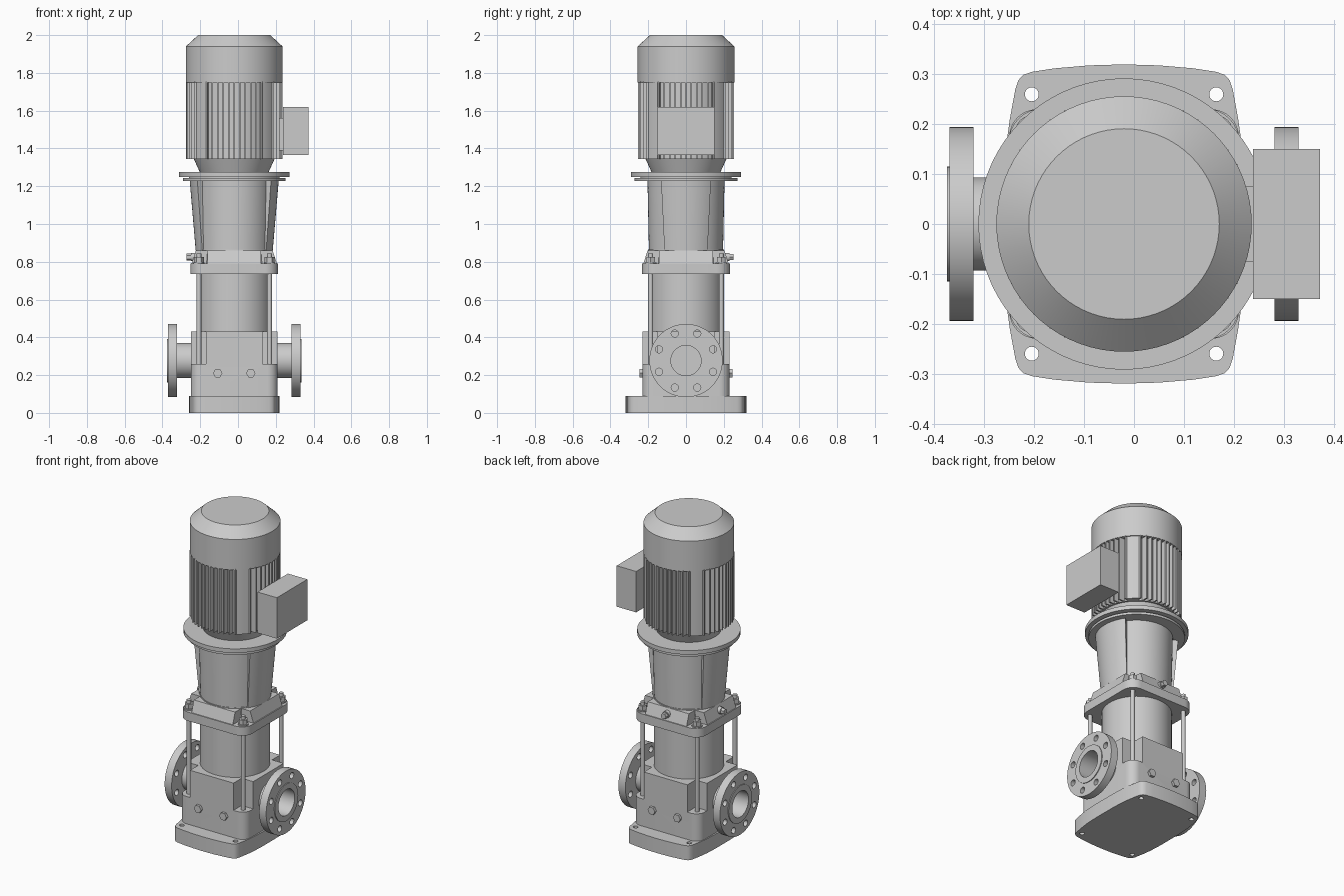
import bpy, bmesh, math
from math import cos, sin, pi, radians
from mathutils import Vector

if "Cube" in bpy.data.objects:
    bpy.data.objects.remove(bpy.data.objects["Cube"])

CX = -0.02          # vertical axis of the pump


def finish(bm, name, loc, rot):
    bmesh.ops.recalc_face_normals(bm, faces=bm.faces)
    me = bpy.data.meshes.new(name)
    bm.to_mesh(me)
    bm.free()
    ob = bpy.data.objects.new(name, me)
    bpy.context.collection.objects.link(ob)
    ob.location = (CX + loc[0], loc[1], loc[2])
    ob.rotation_euler = rot
    return ob


def loft(name, bottom, z0, z1, top=None, loc=(0, 0, 0), rot=(0, 0, 0)):
    """Solid between two outlines with the same point count."""
    bm = bmesh.new()
    lo = [bm.verts.new((x, y, z0)) for x, y in bottom]
    hi = [bm.verts.new((x, y, z1)) for x, y in (top or bottom)]
    bm.faces.new(lo)
    bm.faces.new(hi)
    n = len(lo)
    for i in range(n):
        j = (i + 1) % n
        bm.faces.new((lo[i], lo[j], hi[j], hi[i]))
    return finish(bm, name, loc, rot)


def lathe(name, profile, loc=(0, 0, 0), rot=(0, 0, 0), steps=72):
    bm = bmesh.new()
    vs = [bm.verts.new((r, 0, z)) for r, z in profile]
    es = [bm.edges.new(p) for p in zip(vs, vs[1:])]
    bmesh.ops.spin(bm, geom=vs + es, cent=(0, 0, 0), axis=(0, 0, 1),
                   angle=2 * pi, steps=steps, use_merge=True)
    bmesh.ops.remove_doubles(bm, verts=bm.verts, dist=1e-5)
    return finish(bm, name, loc, rot)


def ring(r, n=48):
    return [(r * cos(2 * pi * i / n), r * sin(2 * pi * i / n)) for i in range(n)]


def rect(x0, x1, y0, y1):
    return [(x0, y0), (x1, y0), (x1, y1), (x0, y1)]


def turn(pts, a):
    return [(x * cos(a) - y * sin(a), x * sin(a) + y * cos(a)) for x, y in pts]


def sector(r0, r1, a, n=16):
    angs = [radians(-a + 2 * a * i / n) for i in range(n + 1)]
    return ([(r1 * cos(t), r1 * sin(t)) for t in angs]
            + [(r0 * cos(t), r0 * sin(t)) for t in reversed(angs)])


def cross(h, w):
    """Square of half size h with its corners notched at w."""
    return [p for k in range(4) for p in turn([(h, -w), (h, w), (w, w)], k * pi / 2)]


def rounded(h, r, n=8):
    c = h - r
    return [p for k in range(4) for p in turn(
        [(c + r * cos(pi / 2 * i / n), c + r * sin(pi / 2 * i / n)) for i in range(n + 1)], k * pi / 2)]


def drill(ob, points, outline, z0, z1):
    """Cut holes of the given outline along the object's local z."""
    for x, y in points:
        m = ob.matrix_basis @ Vector((x, y, 0))
        c = loft("cutter", outline, z0, z1, loc=(m.x - CX, m.y, m.z), rot=ob.rotation_euler)
        c.hide_render = True
        mod = ob.modifiers.new("hole", 'BOOLEAN')
        mod.operation, mod.solver, mod.object = 'DIFFERENCE', 'EXACT', c
        bpy.context.view_layer.objects.active = ob
        bpy.ops.object.modifier_apply(modifier=mod.name)
        bpy.data.objects.remove(c, do_unlink=True)


CORNERS = [(sx, sy) for sx in (-1, 1) for sy in (-1, 1)]

# bowed foot plate with four anchor holes
q = [(0.24, 0), (0.24, 0.08), (0.236, 0.16), (0.229, 0.21), (0.218, 0.27), (0.212, 0.288),
     (0.202, 0.299), (0.185, 0.305), (0.14, 0.312), (0.07, 0.318), (0, 0.32)]
half = q + [(-x, y) for x, y in q[-2::-1]]
base = loft("base_plate", half + [(-x, -y) for x, y in half[1:-1]], 0, 0.09)
drill(base, [(sx * 0.185, sy * 0.26) for sx, sy in CORNERS], ring(0.014, 24), -0.05, 0.2)

# pump body with a pocket at each upper corner for the tie rods
body = loft("pump_body", rounded(0.23, 0.055), 0.09, 0.43)
drill(body, [(sx * 0.25, sy * 0.25) for sx, sy in CORNERS],
      rect(-0.1, 0.1, -0.1, 0.1), 0.26, 0.5)

# pipe flanges and drain plugs
for side, s in (("right", 1), ("left", -1)):
    fl = lathe("flange_" + side, [
        (0, 0.236), (0.08, 0.236), (0.08, 0.355), (0.115, 0.355), (0.115, 0.35), (0.194, 0.35),
        (0.194, 0.302), (0.093, 0.302), (0.093, 0.2), (0, 0.2)], (0, 0, 0.277), (0, s * pi / 2, 0))
    drill(fl, [(0.155 * cos((i + 0.5) * pi / 4), 0.155 * sin((i + 0.5) * pi / 4))
               for i in range(8)], ring(0.019, 24), 0.27, 0.4)
for sx, sy in CORNERS:
    loft("drain_plug", ring(0.025, 6), -0.01, 0.016,
         loc=(sx * 0.0875, sy * 0.23, 0.21), rot=(-sy * pi / 2, 0, 0))

# pump sleeve
lathe("sleeve", [(0, 0.42), (0.198, 0.42), (0.198, 0.75), (0, 0.75)])

# tie rods with nuts and washers
for sx, sy in CORNERS:
    at = (sx * 0.187, sy * 0.187, 0)
    loft("tie_rod", ring(0.013, 16), 0.255, 0.845, loc=at)
    loft("rod_washer", ring(0.03, 24), 0.785, 0.797, loc=at)
    loft("rod_nut", ring(0.026, 6), 0.797, 0.825, loc=at)

# pump head
loft("head_plate", rounded(0.232, 0.07), 0.735, 0.79)
loft("head_top", cross(0.226, 0.142), 0.79, 0.86, top=cross(0.203, 0.142))
lathe("head_collar", [(0, 0.78), (0.205, 0.78), (0.2, 0.865), (0, 0.865)])
for loc, rot in (((0, 0.21, 0.825), (-pi / 2, 0, 0)), ((-0.21, 0, 0.825), (0, -pi / 2, 0))):
    loft("vent_plug_collar", ring(0.022, 20), -0.02, 0.02, loc=loc, rot=rot)
    loft("vent_plug", ring(0.018, 6), 0.02, 0.042, loc=loc, rot=rot)

# motor stool: guard screen, two flared side walls, coupling flanges
lathe("guard_screen", [(0, 0.855), (0.196, 0.855), (0.204, 1.235), (0, 1.235)])
for side, a in (("right", 0), ("left", pi)):
    loft("stool_wall_" + side, turn(sector(0.17, 0.204, 34), a), 0.86, 1.235,
         top=turn(sector(0.17, 0.236, 34), a))
lathe("stool_flange", [(0, 1.228), (0.272, 1.228), (0.272, 1.243), (0.24, 1.243), (0.24, 1.25),
                       (0.292, 1.25), (0.292, 1.275), (0, 1.275)])

# motor: neck, core, fins in four groups, corner pads, fan cover
lathe("motor_neck", [(0, 1.27), (0.18, 1.27), (0.215, 1.347), (0, 1.347)])
lathe("motor_core", [(0, 1.345), (0.225, 1.345), (0.225, 1.76), (0, 1.76)])
for k in range(4):
    for i in range(-5, 6):
        y = i * 0.029
        loft("cooling_fin", turn(rect(0.15, math.sqrt(0.255**2 - y * y), y - 0.004, y + 0.004),
                                 k * pi / 2), 1.345, 1.755)
    loft("corner_pad", turn(sector(0.2, 0.25, 8, 6), pi / 4 + k * pi / 2), 1.345, 1.755)
lathe("fan_cover", [(0, 1.75), (0.256, 1.75), (0.256, 1.94), (0.191, 2.0), (0, 2.0)])

# terminal box
loft("terminal_box", rect(0.259, 0.393, -0.15, 0.15), 1.365, 1.62)
loft("terminal_box_neck", rect(0.2, 0.265, -0.075, 0.075), 1.39, 1.56)

# smooth round parts, keep hard edges
bpy.ops.object.select_all(action='SELECT')
bpy.context.view_layer.objects.active = base
bpy.ops.object.shade_smooth_by_angle(angle=radians(30))
